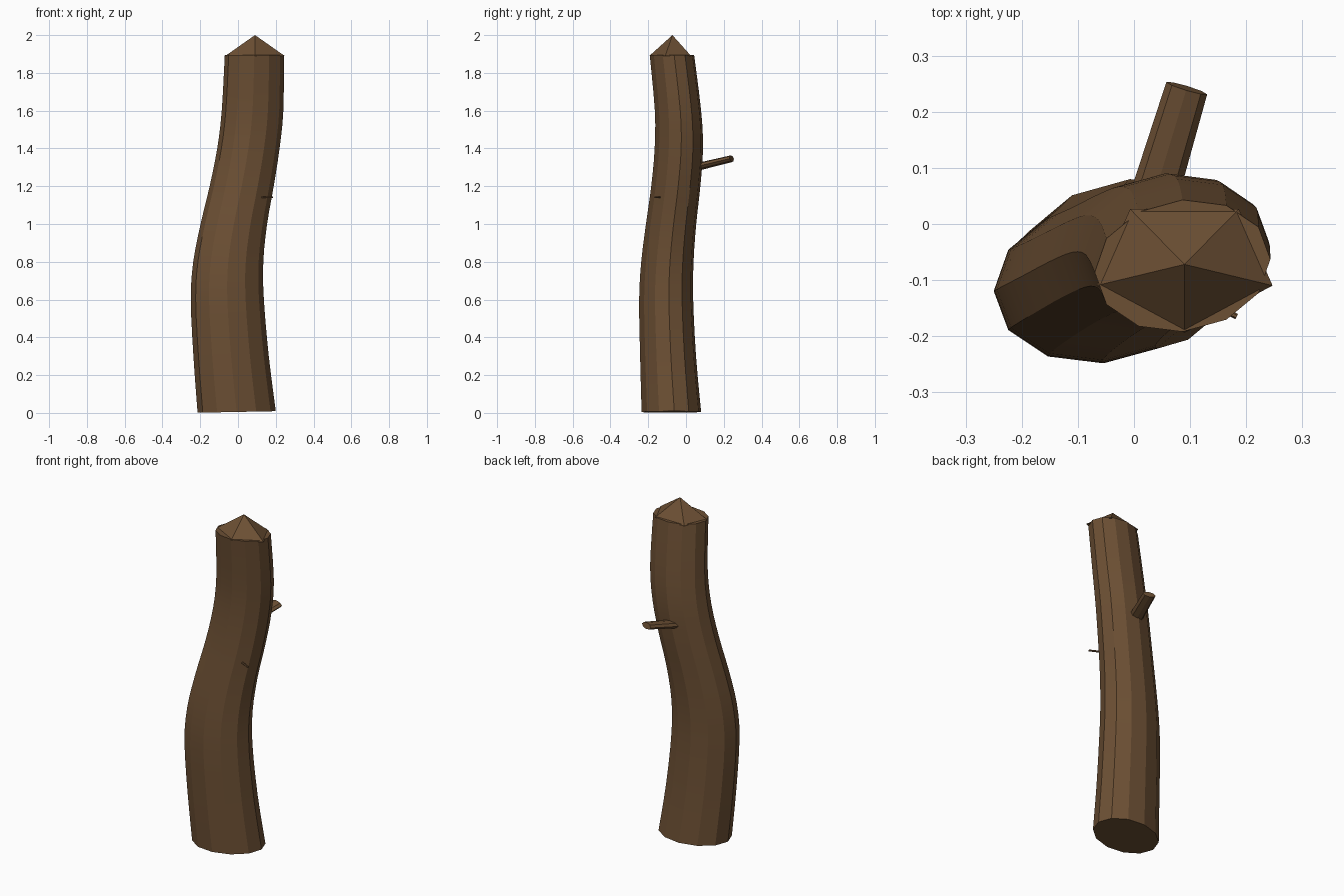
import bpy, bmesh
from math import sin, cos, pi
from mathutils import Vector

if "Cube" in bpy.data.objects:
    bpy.data.objects.remove(bpy.data.objects["Cube"])

bark = bpy.data.materials.new("bark")
bark.diffuse_color = (0.15, 0.079, 0.034, 1)
bark.use_nodes = True
bark.node_tree.nodes["Principled BSDF"].inputs["Base Color"].default_value = bark.diffuse_color

# Trunk profile: z, x min, x max, y min, y max
PROFILE = [
    (0.005, -0.214, 0.200, -0.235, 0.080),
    (0.30, -0.236, 0.163, -0.243, 0.053),
    (0.60, -0.250, 0.137, -0.248, 0.038),
    (0.80, -0.237, 0.134, -0.237, 0.040),
    (1.00, -0.198, 0.154, -0.212, 0.054),
    (1.20, -0.150, 0.189, -0.184, 0.076),
    (1.40, -0.110, 0.220, -0.166, 0.090),
    (1.60, -0.086, 0.240, -0.165, 0.080),
    (1.895, -0.070, 0.243, -0.192, 0.043),
]


def make_object(name, rings, tip=None, smooth=False):
    """Skin a list of vertex rings; close with flat caps or a point."""
    bm = bmesh.new()
    loops = [[bm.verts.new(p) for p in ring] for ring in rings]
    n = len(loops[0])
    for a, b in zip(loops, loops[1:]):
        for i in range(n):
            j = (i + 1) % n
            bm.faces.new((a[i], a[j], b[j], b[i]))
    bm.faces.new(loops[0][::-1])
    if tip:
        t = bm.verts.new(tip)
        for i in range(n):
            bm.faces.new((loops[-1][i], loops[-1][(i + 1) % n], t))
    else:
        bm.faces.new(loops[-1])
    bmesh.ops.recalc_face_normals(bm, faces=bm.faces)
    mesh = bpy.data.meshes.new(name)
    bm.to_mesh(mesh)
    bm.free()
    mesh.materials.append(bark)
    obj = bpy.data.objects.new(name, mesh)
    bpy.context.collection.objects.link(obj)
    if smooth:
        bpy.ops.object.select_all(action='DESELECT')
        obj.select_set(True)
        bpy.context.view_layer.objects.active = obj
        bpy.ops.object.shade_smooth_by_angle(angle=0.26)
    return obj


def spline(points, steps):
    """Catmull-Rom samples through the profile rows."""
    p = [points[0]] + points + [points[-1]]
    out = []
    for k in range(1, len(p) - 2):
        for s in range(steps):
            t = s / steps
            out.append([0.5 * (2 * b + (c - a) * t + (2 * a - 5 * b + 4 * c - d) * t * t
                               + (3 * b - a - 3 * c + d) * t ** 3)
                        for a, b, c, d in zip(*p[k - 1:k + 3])])
    return out + [list(points[-1])]


def trunk_ring(z, x0, x1, y0, y1):
    cx, cy, rx, ry = (x0 + x1) / 2, (y0 + y1) / 2, (x1 - x0) / 2, (y1 - y0) / 2
    tilt = 0.02 * max(0, 1 - z / 0.3)      # slightly slanted bottom cut
    ring = []
    for i in range(12):
        a = i * pi / 6
        dx = rx * cos(a)
        ring.append((cx + dx, cy + ry * sin(a) + 0.075 * dx, z + tilt * dx))
    return ring


def stick(name, start, end, w0, w1, h0, h1, sides):
    """Tapered, flattened rod between two points."""
    start, end = Vector(start), Vector(end)
    d = (end - start).normalized()
    side = d.cross(Vector((0, 0, 1))).normalized()
    up = side.cross(d)
    rings = [[c + side * w * cos(2 * pi * i / sides) + up * h * sin(2 * pi * i / sides)
              for i in range(sides)]
             for c, w, h in ((start, w0, h0), (end, w1, h1))]
    return make_object(name, rings, smooth=True)


# Curved twelve-sided trunk
make_object("trunk", [trunk_ring(*r) for r in spline(PROFILE, 3)], smooth=True)

# Five-sided pointed top
angles = [-pi / 2 + i * 2 * pi / 5 for i in range(5)]
make_object("pointed_top",
            [[(0.09 + 0.165 * cos(a), -0.072 + 0.122 * sin(a), 1.89) for a in angles]],
            tip=(0.09, -0.072, 2.0))

# Broken branch stub at the back and thin twig at the front
stick("branch_stub", (0.03, 0.03, 1.295), (0.094, 0.242, 1.346), 0.043, 0.038, 0.021, 0.018, 8)
stick("twig", (0.09, -0.12, 1.142), (0.183, -0.165, 1.141), 0.006, 0.005, 0.006, 0.005, 6)
